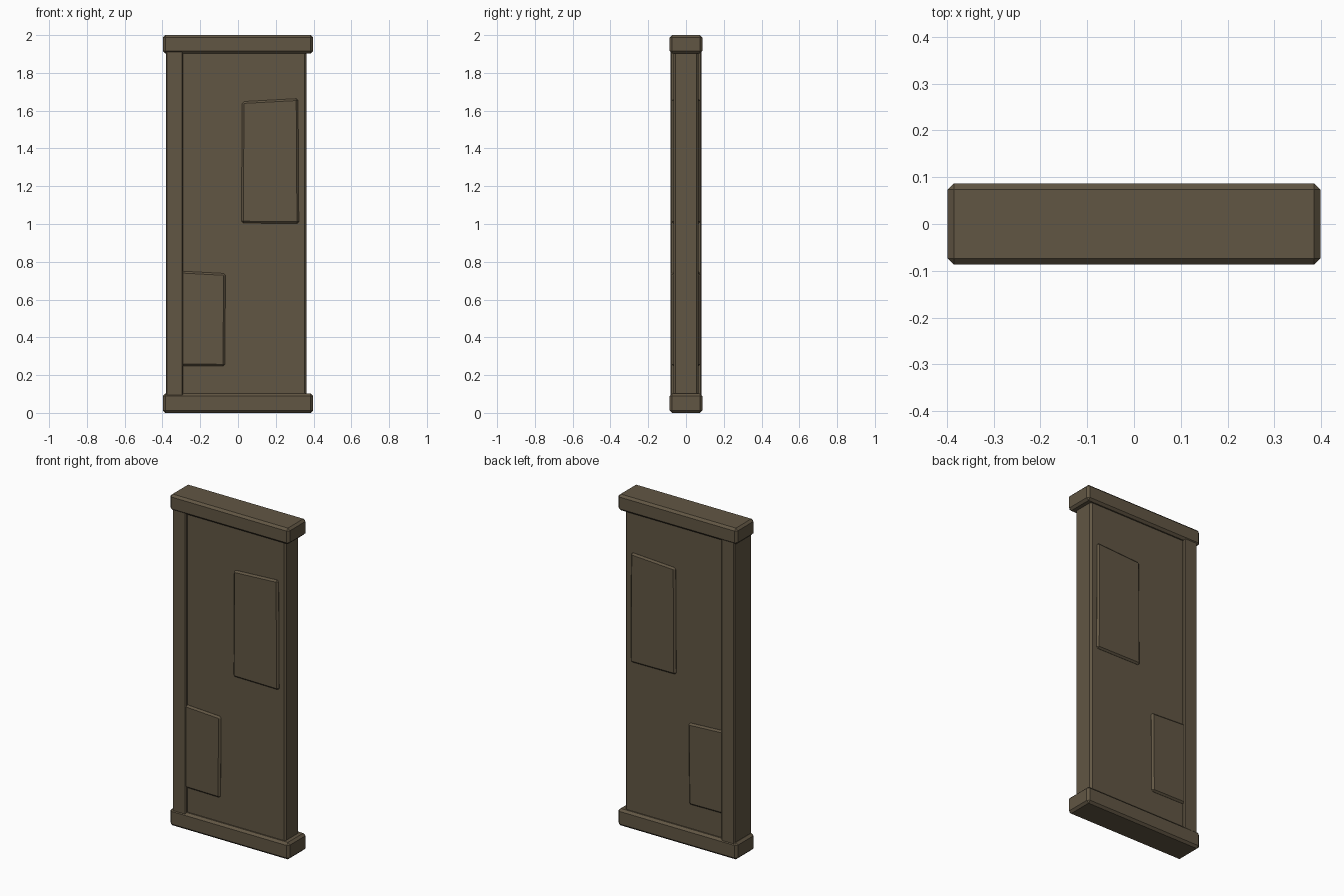
import bpy
import bmesh

if "Cube" in bpy.data.objects:
    bpy.data.objects.remove(bpy.data.objects["Cube"])

wood = bpy.data.materials.new("dark_brown")
wood.diffuse_color = (0.120, 0.093, 0.057, 1.0)
wood.use_nodes = True
wood.node_tree.nodes["Principled BSDF"].inputs["Base Color"].default_value = wood.diffuse_color


def prism(name, outline, half_depth, bevel):
    """Extrude an x-z outline evenly front to back and chamfer its edges."""
    bm = bmesh.new()
    face = bm.faces.new([bm.verts.new((x, -half_depth, z)) for x, z in outline])
    out = bmesh.ops.extrude_face_region(bm, geom=[face])
    moved = [v for v in out["geom"] if isinstance(v, bmesh.types.BMVert)]
    bmesh.ops.translate(bm, verts=moved, vec=(0, 2 * half_depth, 0))
    bmesh.ops.recalc_face_normals(bm, faces=bm.faces)
    bmesh.ops.bevel(bm, geom=list(bm.edges), offset=bevel, segments=1,
                    profile=0.5, affect='EDGES')
    mesh = bpy.data.meshes.new(name)
    bm.to_mesh(mesh)
    bm.free()
    mesh.materials.append(wood)
    obj = bpy.data.objects.new(name, mesh)
    bpy.context.collection.objects.link(obj)
    return obj


def box(name, x0, x1, z0, z1, half_depth, bevel):
    return prism(name, [(x0, z0), (x1, z0), (x1, z1), (x0, z1)], half_depth, bevel)


# Rails at floor and top
box("bottom_rail", -0.398, 0.398, 0.0, 0.102, 0.087, 0.013)
box("top_rail", -0.398, 0.398, 1.903, 2.0, 0.087, 0.013)

# Main wall slab and the thicker side post
box("wall_slab", -0.36, 0.362, 0.05, 1.95, 0.066, 0.01)
box("side_post", -0.382, -0.291, 0.05, 1.95, 0.082, 0.006)

# Raised slanted panels, showing on both faces
prism("upper_panel", [(0.018, 1.005), (0.322, 1.002), (0.318, 1.664), (0.022, 1.648)],
      0.077, 0.01)
prism("lower_panel", [(-0.33, 0.25), (-0.07, 0.247), (-0.066, 0.738), (-0.33, 0.752)],
      0.077, 0.01)
